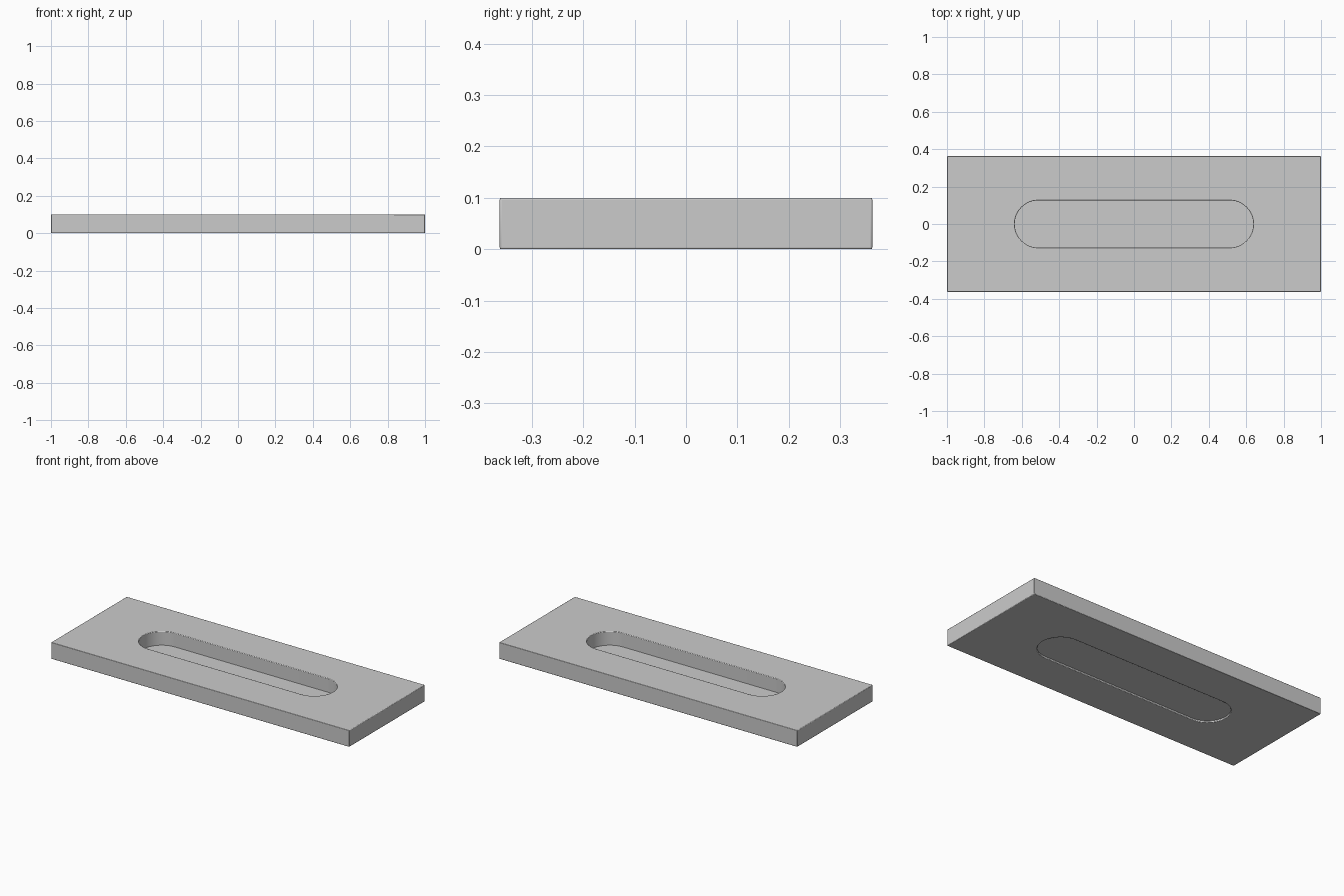
import bpy, bmesh, math

if "Cube" in bpy.data.objects:
    bpy.data.objects.remove(bpy.data.objects["Cube"])

L, W, H = 2.0, 0.725, 0.1      # plate size
HALF, R = 0.512, 0.126         # slot: half straight length and end radius


def prism(name, points, z0, z1):
    """Extrude a counter-clockwise outline from z0 to z1."""
    bm = bmesh.new()
    base = bm.faces.new([bm.verts.new((x, y, z0)) for x, y in points])
    top = bmesh.ops.extrude_face_region(bm, geom=[base])
    for v in top["geom"]:
        if isinstance(v, bmesh.types.BMVert):
            v.co.z = z1
    bmesh.ops.recalc_face_normals(bm, faces=bm.faces)
    me = bpy.data.meshes.new(name)
    bm.to_mesh(me)
    bm.free()
    ob = bpy.data.objects.new(name, me)
    bpy.context.collection.objects.link(ob)
    return ob


def stadium(half, r, n=24):
    pts = []
    for side, start in ((1, -math.pi / 2), (-1, math.pi / 2)):
        for i in range(n + 1):
            a = start + math.pi * i / n
            pts.append((side * half + r * math.cos(a), r * math.sin(a)))
    return pts


def smooth(ob):
    bpy.ops.object.select_all(action='DESELECT')
    ob.select_set(True)
    bpy.context.view_layer.objects.active = ob
    bpy.ops.object.shade_smooth_by_angle(angle=math.radians(30))


# Plate with the rounded slot cut through it
x, y = L / 2, W / 2
plate = prism("plate", [(-x, -y), (x, -y), (x, y), (-x, y)], 0, H)
cutter = prism("slot_cutter", stadium(HALF, R), -0.1, H + 0.1)
cut = plate.modifiers.new("slot", 'BOOLEAN')
cut.operation = 'DIFFERENCE'
cut.solver = 'EXACT'
cut.object = cutter
bpy.context.view_layer.objects.active = plate
bpy.ops.object.modifier_apply(modifier=cut.name)
bpy.data.objects.remove(cutter, do_unlink=True)

# Tiny softened edges
bevel = plate.modifiers.new("edge", 'BEVEL')
bevel.width = 0.003
bevel.segments = 2
bevel.limit_method = 'ANGLE'
bevel.angle_limit = math.radians(60)
smooth(plate)

# Thin floor closing the slot, slightly recessed from the underside
floor = prism("slot_floor", stadium(HALF, R + 0.001), 0.01, 0.016)
smooth(floor)
